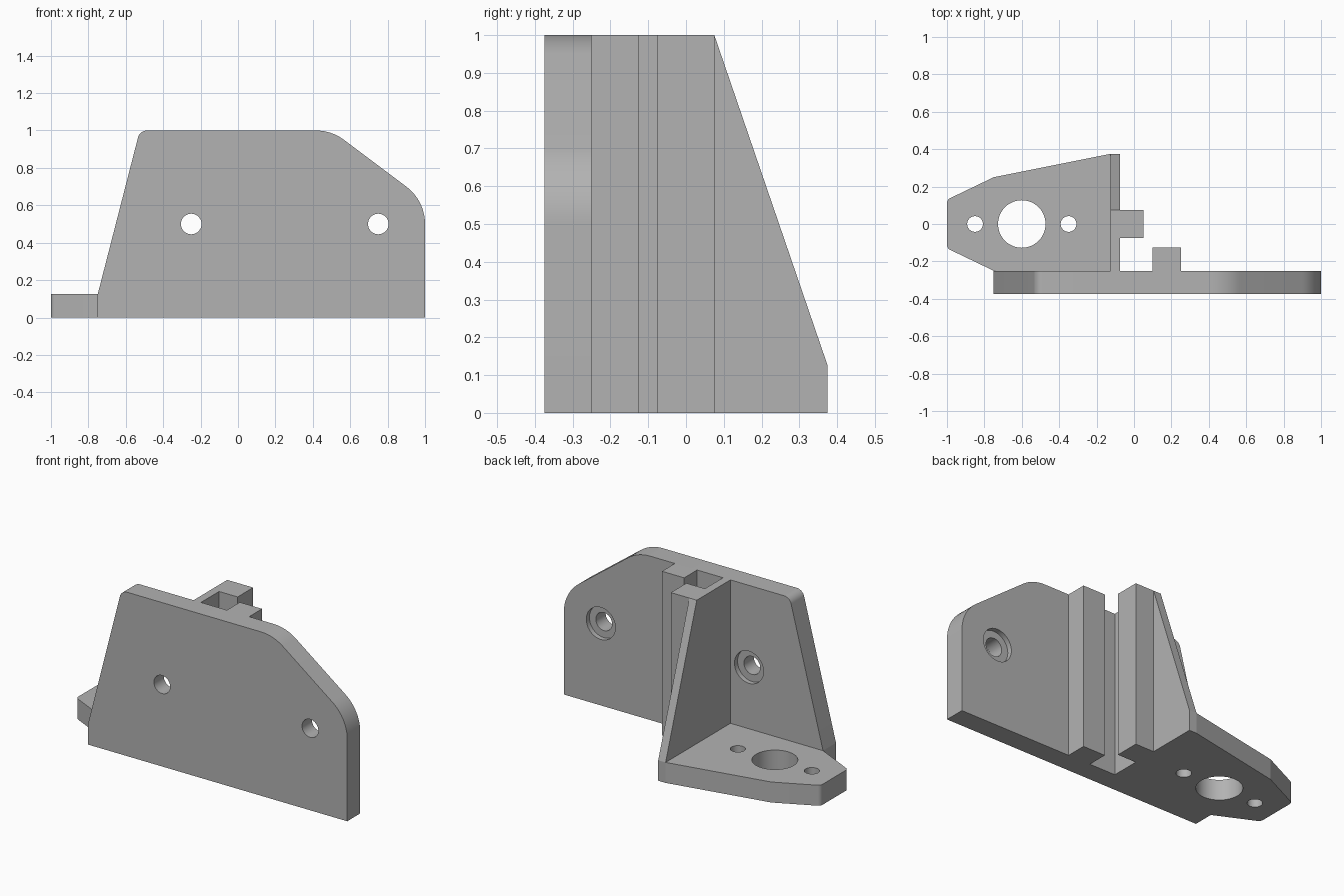
import bpy, bmesh, math
from mathutils import Vector

cube = bpy.data.objects.get("Cube")
if cube:
    bpy.data.objects.remove(cube, do_unlink=True)

# One plain grey for the whole bracket
GREY = (0.448, 0.448, 0.448, 1.0)
grey = bpy.data.materials.new("light_grey")
grey.use_nodes = True
grey.diffuse_color = GREY
for node in grey.node_tree.nodes:
    if node.type == 'BSDF_PRINCIPLED':
        node.inputs["Base Color"].default_value = GREY
        node.inputs["Roughness"].default_value = 0.6

PLACE = {
    'x': lambda a, b, h: (h, a, b),
    'y': lambda a, b, h: (a, h, b),
    'z': lambda a, b, h: (a, b, h),
}


def rounded(corners, steps=10):
    """Outline from (a, b) or (a, b, radius) corners, with arcs at the radii."""
    out = []
    for i, c in enumerate(corners):
        p = Vector(c[:2])
        if len(c) == 2:
            out.append(p)
            continue
        u = (Vector(corners[i - 1][:2]) - p).normalized()
        v = (Vector(corners[(i + 1) % len(corners)][:2]) - p).normalized()
        half = u.angle(v) / 2
        centre = p + (u + v).normalized() * c[2] / math.sin(half)
        reach = c[2] / math.tan(half)
        start, end = p + u * reach - centre, p + v * reach - centre
        for s in range(steps + 1):
            t = s / steps
            out.append(centre + start.lerp(end, t).normalized() * c[2])
    return out


def circle(a, b, r, sides=48):
    return [(a + r * math.cos(math.tau * i / sides),
             b + r * math.sin(math.tau * i / sides)) for i in range(sides)]


def prism(name, outline, axis, low, high):
    """Extrude an outline along an axis between two positions."""
    bm = bmesh.new()
    place = PLACE[axis]
    face = bm.faces.new([bm.verts.new(place(a, b, low)) for a, b in outline])
    moved = bmesh.ops.extrude_face_region(bm, geom=[face])["geom"]
    bmesh.ops.translate(bm, vec=place(0, 0, high - low),
                        verts=[g for g in moved if isinstance(g, bmesh.types.BMVert)])
    bmesh.ops.recalc_face_normals(bm, faces=bm.faces)
    mesh = bpy.data.meshes.new(name)
    bm.to_mesh(mesh)
    bm.free()
    mesh.materials.append(grey)
    obj = bpy.data.objects.new(name, mesh)
    bpy.context.collection.objects.link(obj)
    return obj


def drill(obj, a, b, r, axis, low, high):
    """Cut a round hole and discard the cutter."""
    cutter = prism("hole_cutter", circle(a, b, r), axis, low, high)
    cutter.hide_render = True
    mod = obj.modifiers.new("hole", 'BOOLEAN')
    mod.operation = 'DIFFERENCE'
    mod.solver = 'EXACT'
    mod.object = cutter
    bpy.context.view_layer.objects.active = obj
    bpy.ops.object.modifier_apply(modifier=mod.name)
    bpy.data.objects.remove(cutter, do_unlink=True)


def rect(a0, a1, b0, b1):
    return [(a0, b0), (a1, b0), (a1, b1), (a0, b1)]


FRONT, BACK, THICK = -0.375, -0.25, 0.125

# Upright mounting plate with two counterbored screw holes
plate = prism("mounting_plate", rounded([
    (-0.75, 0), (1, 0), (1, 0.625, 0.25), (0.5, 1, 0.25),
    (-0.525, 1, 0.05), (-0.75, THICK)]), 'y', FRONT, BACK)
for x in (-0.25, 0.75):
    drill(plate, x, 0.5, 0.055, 'y', FRONT - 0.1, BACK + 0.1)
    drill(plate, x, 0.5, 0.098, 'y', BACK - 0.03, BACK + 0.1)

# Base flange with a large bore and two small screw holes
base = prism("base_flange", rounded([
    (-0.75, BACK), (-0.125, BACK), (-0.125, 0.375), (-0.75, 0.25),
    (-1, 0.13, 0.03), (-1, -0.13, 0.03)]), 'z', 0, THICK)
for x, r in ((-0.6, 0.127), (-0.85, 0.042), (-0.35, 0.042)):
    drill(base, x, 0, r, 'z', -0.1, THICK + 0.1)

# Sloped gusset wall joining plate and flange
gusset = prism("gusset_wall", [
    (BACK, 0), (0.375, 0), (0.375, THICK), (0.075, 1), (BACK, 1)],
    'x', -0.125, -0.075)

# Two upright rails forming the guide slot
wall_rail = prism("wall_rail", rect(-0.075, 0.05, -0.075, 0.075), 'z', 0, 1)
plate_rail = prism("plate_rail", rect(0.1, 0.25, BACK, -0.125), 'z', 0, 1)

# Smooth the arcs and bores, keep every real edge sharp
for obj in (plate, base, gusset, wall_rail, plate_rail):
    bpy.ops.object.select_all(action='DESELECT')
    obj.select_set(True)
    bpy.context.view_layer.objects.active = obj
    bpy.ops.object.shade_smooth_by_angle(angle=math.radians(10))
